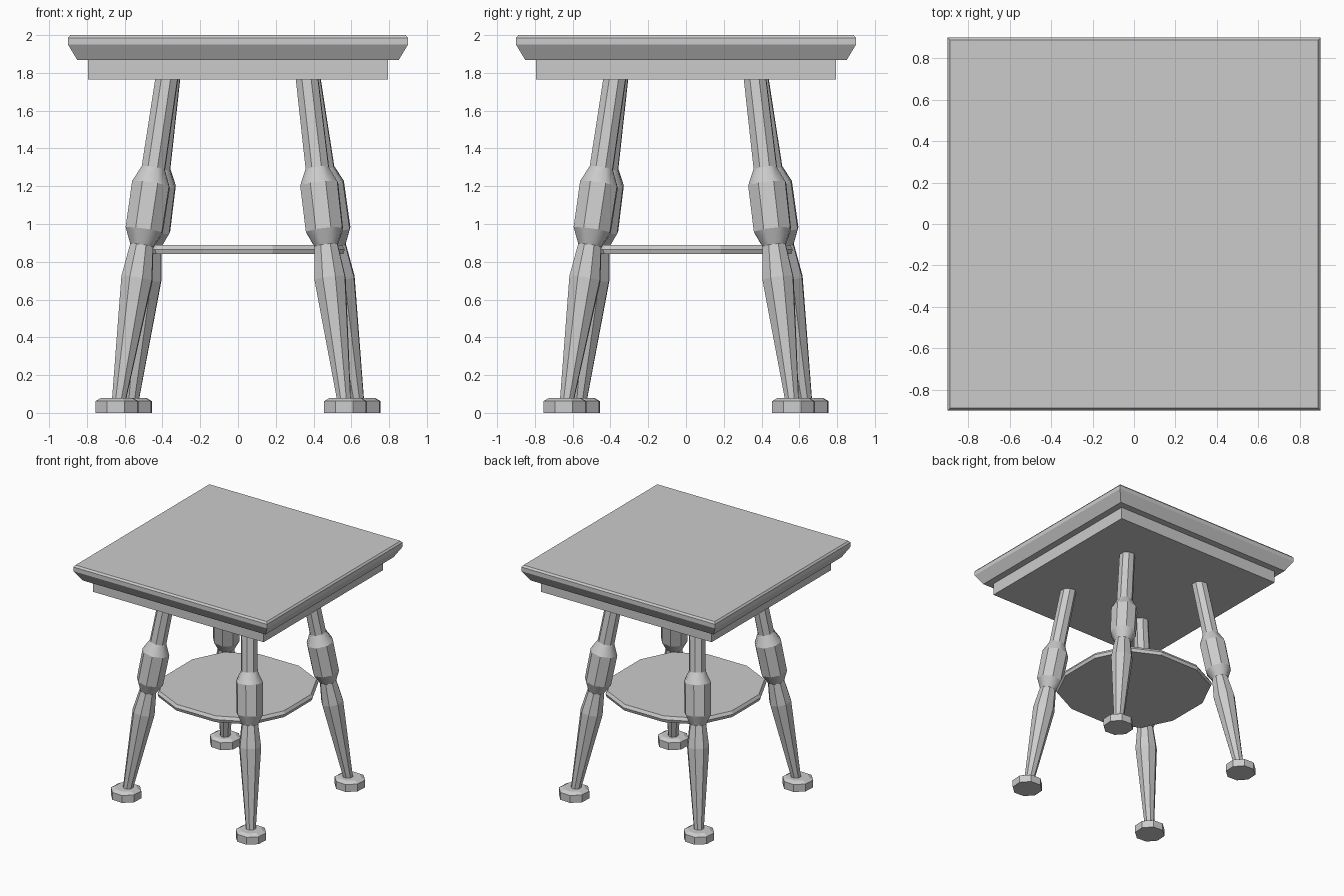
import bpy
import math
from mathutils import Vector, Matrix

cube = bpy.data.objects.get("Cube")
if cube:
    bpy.data.objects.remove(cube, do_unlink=True)

grey = bpy.data.materials.new("plain_grey")
grey.use_nodes = True
colour = (0.6, 0.6, 0.6, 1)
grey.diffuse_color = colour
grey.node_tree.nodes["Principled BSDF"].inputs["Base Color"].default_value = colour


def loft(name, rings, smooth_bands=()):
    """Skin a stack of equal-sized rings and cap both ends."""
    n = len(rings[0])
    verts = [p for ring in rings for p in ring]
    faces = [tuple(reversed(range(n))), tuple(range(len(verts) - n, len(verts)))]
    smooth = [False, False]
    for k in range(len(rings) - 1):
        for i in range(n):
            j = (i + 1) % n
            faces.append((k * n + i, k * n + j, (k + 1) * n + j, (k + 1) * n + i))
            smooth.append(k in smooth_bands)
    mesh = bpy.data.meshes.new(name)
    mesh.from_pydata(verts, [], faces)
    mesh.polygons.foreach_set("use_smooth", smooth)
    mesh.materials.append(grey)
    obj = bpy.data.objects.new(name, mesh)
    bpy.context.collection.objects.link(obj)
    return obj


def octagon(center, radius, u, v):
    angles = [math.pi / 8 + i * math.pi / 4 for i in range(8)]
    return [center + radius * (math.cos(a) * u + math.sin(a) * v) for a in angles]


def square(half, z):
    return [(-half, -half, z), (half, -half, z), (half, half, z), (-half, half, z)]


# Table top with bevelled edge, and the apron below it
loft("table_top", [square(0.85, 1.867), square(0.9, 1.95), square(0.9, 1.985), square(0.888, 2.0)])
loft("apron", [square(0.793, 1.765), square(0.793, 1.867)])

# Shelf: twelve-sided, with a chamfered upper rim
outline = []
for k in range(4):
    turn = Matrix.Rotation(k * math.pi / 2, 3, 'Z')
    outline += [turn @ Vector(p) for p in ((0.565, -0.185, 0), (0.565, 0.185, 0), (0.44, 0.44, 0))]


def shelf_ring(scale, z):
    return [p * scale + Vector((0, 0, z)) for p in outline]


loft("shelf", [shelf_ring(0.985, 0.84), shelf_ring(1, 0.866), shelf_ring(0.975, 0.89)])

# Turned legs: (height, radius) along a slanted axis, repeated by quarter turns
leg_profile = [(0.06, 0.038), (0.71, 0.088), (0.885, 0.066), (0.965, 0.105),
               (1.21, 0.107), (1.295, 0.066), (1.82, 0.063)]
foot_profile = [(0, 0.12), (0.062, 0.12), (0.08, 0.088)]
up = Vector((0, 0, 1))
names = ["front_right", "front_left", "back_left", "back_right"]

for k, name in enumerate(names):
    turn = Matrix.Rotation(k * math.pi / 2, 3, 'Z')
    bottom = turn @ Vector((-0.641, -0.569, 0.0))
    top = turn @ Vector((-0.378, -0.366, 1.765))
    axis = (top - bottom).normalized()
    radial = Vector((bottom.x, bottom.y, 0)).normalized()
    side = axis.cross(radial).normalized()
    out = side.cross(axis)
    loft(name + "_leg",
         [octagon(bottom.lerp(top, z / top.z), r, out, side) for z, r in leg_profile],
         smooth_bands=(2, 4))
    flat_side = up.cross(radial)
    loft(name + "_foot",
         [octagon(bottom + up * z, r, radial, flat_side) for z, r in foot_profile])
